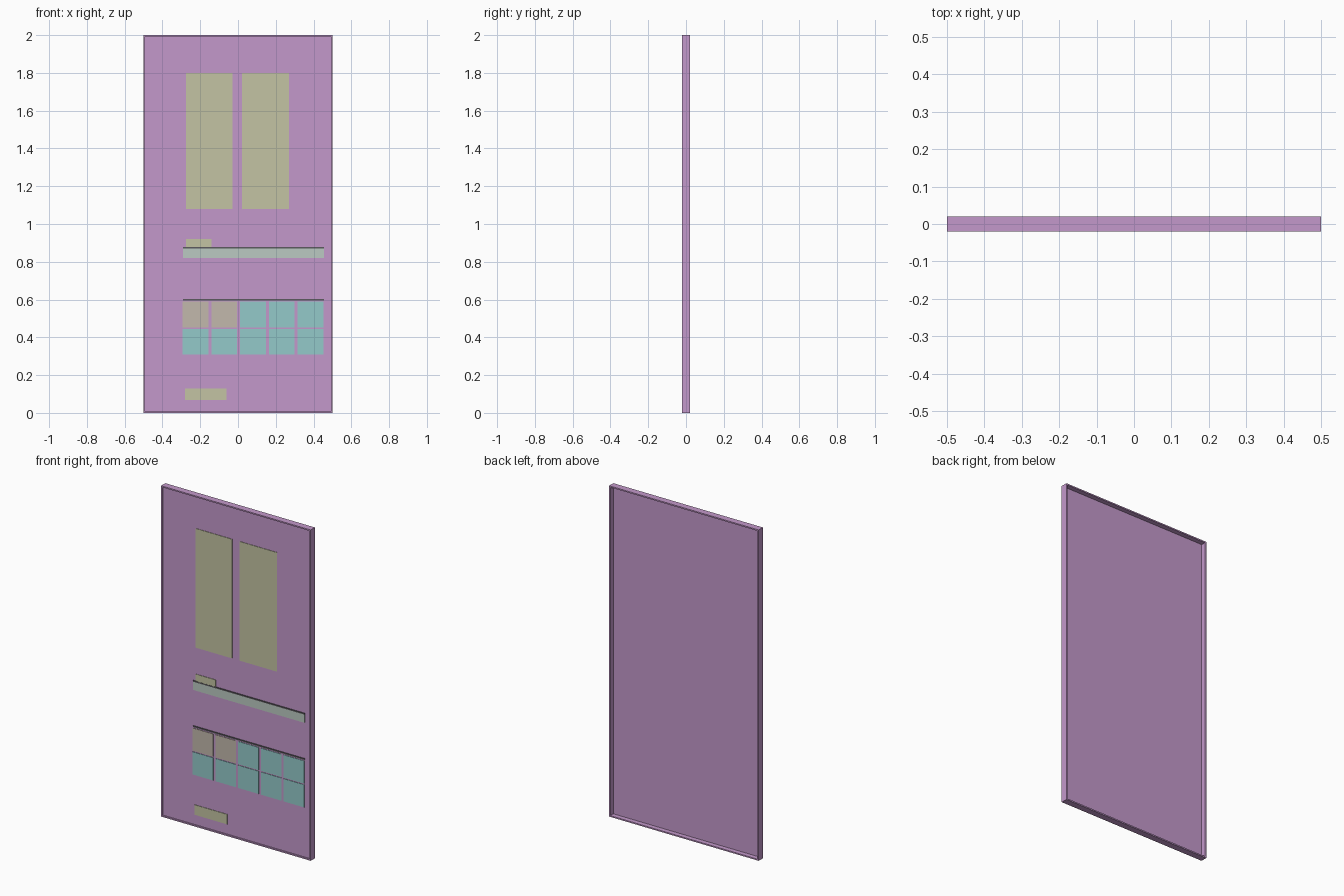
import bpy
import bmesh

default = bpy.data.objects.get("Cube")
if default:
    bpy.data.objects.remove(default, do_unlink=True)


def linear(c):
    c /= 255
    return c / 12.92 if c <= 0.04045 else ((c + 0.055) / 1.055) ** 2.4


def material(name, r, g, b):
    mat = bpy.data.materials.new(name)
    colour = (linear(r), linear(g), linear(b), 1)
    mat.use_nodes = True
    mat.diffuse_color = colour
    bsdf = next(n for n in mat.node_tree.nodes if n.type == "BSDF_PRINCIPLED")
    bsdf.inputs["Base Color"].default_value = colour
    bsdf.inputs["Roughness"].default_value = 0.8
    return mat


purple = material("purple", 196, 153, 203)
olive = material("pale olive", 195, 196, 163)
grey_green = material("pale grey green", 187, 202, 194)
teal = material("pale teal", 148, 202, 202)
tan = material("pale tan", 194, 184, 172)
dark = material("dark grey", 92, 90, 94)

W, H, D = 0.5, 2.0, 0.02       # half width, height, half depth
RIM = 0.008
FACE = -0.012                  # front of the recessed panel


def finish(name, bm, mat):
    bmesh.ops.recalc_face_normals(bm, faces=bm.faces)
    mesh = bpy.data.meshes.new(name)
    bm.to_mesh(mesh)
    bm.free()
    mesh.materials.append(mat)
    obj = bpy.data.objects.new(name, mesh)
    bpy.context.collection.objects.link(obj)
    return obj


def box(name, x0, x1, y0, y1, z0, z1, mat):
    bm = bmesh.new()
    bmesh.ops.create_cube(bm, size=1)
    for v in bm.verts:
        v.co.x = x1 if v.co.x > 0 else x0
        v.co.y = y1 if v.co.y > 0 else y0
        v.co.z = z1 if v.co.z > 0 else z0
    return finish(name, bm, mat)


def plate(name, x0, x1, z0, z1, mat, thick=0.003):
    return box(name, x0, x1, FACE - thick, FACE + 0.001, z0, z1, mat)


# Surrounding rim: one closed rectangular ring
bm = bmesh.new()
rings = []
for inset in (0, RIM):
    for y in (-D, D):
        x = W - inset
        corners = [(-x, inset), (x, inset), (x, H - inset), (-x, H - inset)]
        rings.append([bm.verts.new((cx, y, cz)) for cx, cz in corners])
outer_front, outer_back, inner_front, inner_back = rings
loop = [outer_front, outer_back, inner_back, inner_front]
for a, b in zip(loop, loop[1:] + loop[:1]):
    for i in range(4):
        j = (i + 1) % 4
        bm.faces.new((a[i], a[j], b[j], b[i]))
finish("rim", bm, purple)

# Thin recessed panel
box("panel", -W + RIM, W - RIM, FACE, FACE + 0.003, RIM, H - RIM, purple)

# Tall display windows
plate("right_window", -0.275, -0.03, 1.08, 1.8, olive)
plate("left_window", 0.022, 0.27, 1.08, 1.8, olive)

# Small labels
plate("upper_label", -0.275, -0.14, 0.878, 0.92, olive)
plate("lower_label", -0.28, -0.062, 0.068, 0.128, olive)

# Long bar and the dark strips above the bar and the buttons
plate("long_bar", -0.29, 0.455, 0.82, 0.87, grey_green)
plate("bar_strip", -0.29, 0.455, 0.87, 0.878, dark, 0.004)
plate("button_strip", -0.29, 0.455, 0.596, 0.604, dark, 0.004)

# Two rows of five square buttons, the first two of the top row tan
for row, top in enumerate((0.589, 0.445)):
    for col in range(5):
        x = -0.293 + col * 0.152
        mat = tan if row == 0 and col < 2 else teal
        plate(f"button_{row + 1}_{col + 1}", x, x + 0.137, top - 0.137, top, mat)
